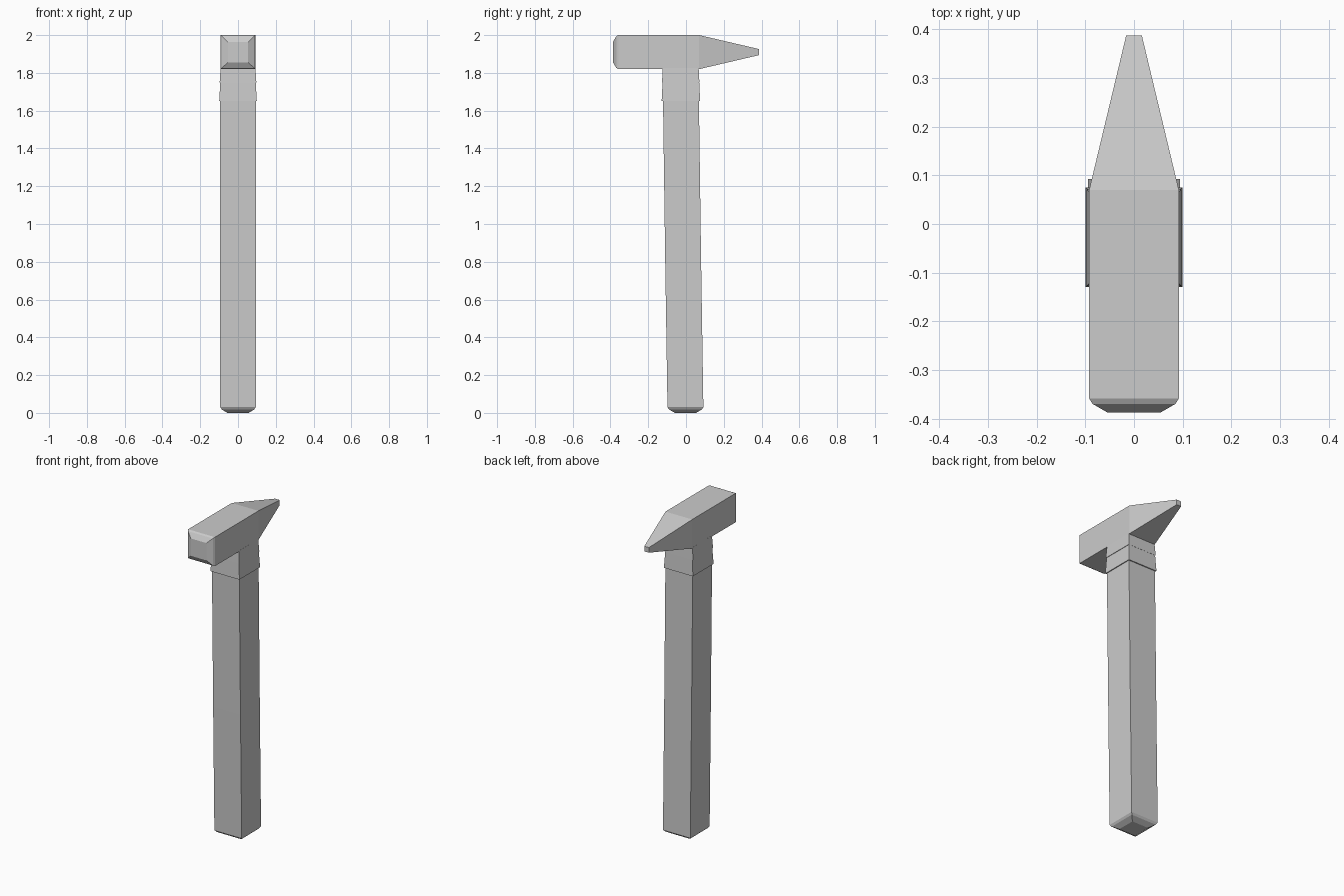
import bpy, bmesh

if "Cube" in bpy.data.objects:
    bpy.data.objects.remove(bpy.data.objects["Cube"])

def loft(name, rings, axis):
    """Skin rectangular rings (pos, a0, a1, b0, b1) along the 'Y' or 'Z' axis."""
    bm = bmesh.new()
    loops = []
    for p, a0, a1, b0, b1 in rings:
        corners = [(a0, b0), (a1, b0), (a1, b1), (a0, b1)]
        loops.append([bm.verts.new((a, p, b) if axis == 'Y' else (a, b, p))
                      for a, b in corners])
    for lo, hi in zip(loops, loops[1:]):
        for i in range(4):
            j = (i + 1) % 4
            bm.faces.new((lo[i], lo[j], hi[j], hi[i]))
    bm.faces.new(loops[0])
    bm.faces.new(loops[-1])
    bmesh.ops.recalc_face_normals(bm, faces=bm.faces)
    mesh = bpy.data.meshes.new(name)
    bm.to_mesh(mesh)
    bm.free()
    obj = bpy.data.objects.new(name, mesh)
    bpy.context.collection.objects.link(obj)
    return obj

def ring(pos, half_x, y_mid, half_y):
    return (pos, -half_x, half_x, y_mid - half_y, y_mid + half_y)

# Head: chamfered striking face, square block, tapered wedge
loft("hammer_head", [
    ring(-0.387, 0.054, 1.91, 0.054),
    ring(-0.369, 0.085, 1.91, 0.084),
    ring(-0.358, 0.092, 1.91, 0.09),
    ring(0.07, 0.092, 1.91, 0.09),
    ring(0.387, 0.016, 1.91, 0.016)], 'Y')

# Handle: rounded-off butt and a slight lean toward the striking face
loft("handle", [
    ring(0.0, 0.056, -0.003, 0.056),
    ring(0.018, 0.086, -0.003, 0.087),
    ring(0.03, 0.094, -0.003, 0.095),
    ring(0.8, 0.094, -0.015, 0.095),
    ring(1.68, 0.094, -0.027, 0.095)], 'Z')

# Two flared collars under the head
loft("lower_collar", [
    ring(1.65, 0.0995, -0.027, 0.102),
    ring(1.75, 0.094, -0.027, 0.097)], 'Z')
loft("upper_collar", [
    ring(1.75, 0.097, -0.028, 0.099),
    ring(1.825, 0.0925, -0.028, 0.095)], 'Z')
